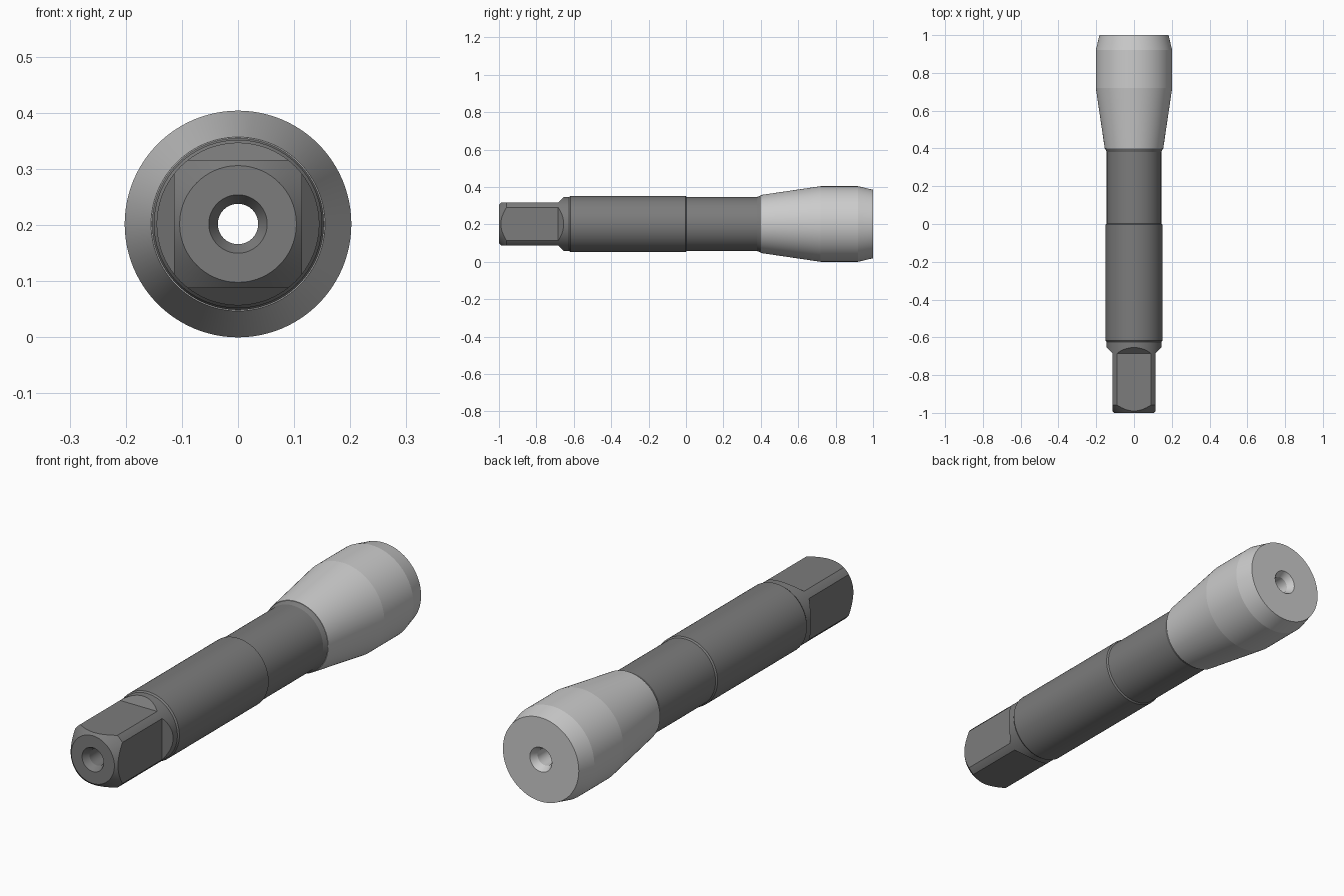
import bpy, bmesh, math
from mathutils import Matrix, Vector

if "Cube" in bpy.data.objects:
    bpy.data.objects.remove(bpy.data.objects["Cube"])

AXIS_Z = 0.202
SEGMENTS = 96
FLAT = 0.114      # half width across the square drive
CORNER = 0.145    # radius of its rounded corners


def make_object(name, bm, grey=None):
    bmesh.ops.recalc_face_normals(bm, faces=bm.faces)
    mesh = bpy.data.meshes.new(name)
    bm.to_mesh(mesh)
    bm.free()
    obj = bpy.data.objects.new(name, mesh)
    obj.location.z = AXIS_Z
    bpy.context.collection.objects.link(obj)
    if grey is not None:
        mat = bpy.data.materials.new(name + "_finish")
        mat.diffuse_color = (grey, grey, grey, 1)
        mat.use_nodes = True
        mat.node_tree.nodes["Principled BSDF"].inputs["Base Color"].default_value = mat.diffuse_color
        mesh.materials.append(mat)
    return obj


def lathe(name, profile, grey):
    """Spin a closed (y, radius) profile around the y axis."""
    bm = bmesh.new()
    rings = []
    for i in range(SEGMENTS):
        a = 2 * math.pi * i / SEGMENTS
        rings.append([bm.verts.new((r * math.cos(a), y, r * math.sin(a)))
                      for y, r in profile])
    n = len(profile)
    for i in range(SEGMENTS):
        r0, r1 = rings[i], rings[(i + 1) % SEGMENTS]
        for j in range(n):
            k = (j + 1) % n
            bm.faces.new((r0[j], r0[k], r1[k], r1[j]))
    return make_object(name, bm, grey)


def smooth(obj):
    bpy.ops.object.select_all(action='DESELECT')
    obj.select_set(True)
    bpy.context.view_layer.objects.active = obj
    bpy.ops.object.shade_smooth_by_angle(angle=math.radians(6))


# Stepped shaft with a countersunk bore
shaft = lathe("shaft", [
    (-1.0, 0.052), (-1.0, 0.104), (-0.959, CORNER), (-0.625, CORNER),
    (-0.618, 0.150), (-0.003, 0.150), (0.003, 0.1445), (0.38, 0.1445),
    (0.40, 0.153), (0.40, 0.036), (-0.972, 0.036)], 0.2)

# Flared end collar, bored through
collar = lathe("collar", [
    (0.40, 0.036), (0.40, 0.155), (0.72, 0.202), (0.92, 0.202),
    (1.0, 0.183), (1.0, 0.053), (0.971, 0.036)], 0.6)

# Four cutters that mill the square drive, each with a sloped run-out
bm = bmesh.new()
section = [(-1.1, FLAT), (-0.685, FLAT), (-0.625, FLAT + 0.06), (-1.1, FLAT + 0.06)]
for quarter in range(4):
    turn = Matrix.Rotation(quarter * math.pi / 2, 3, 'Y')
    sides = [[bm.verts.new(turn @ Vector((x, y, z))) for y, z in section]
             for x in (-0.11, 0.11)]
    bm.faces.new(sides[0])
    bm.faces.new(sides[1][::-1])
    for j in range(4):
        k = (j + 1) % 4
        bm.faces.new((sides[0][j], sides[1][j], sides[1][k], sides[0][k]))
cutter = make_object("flat_cutter", bm)
cutter.hide_render = True

mod = shaft.modifiers.new("square_drive", 'BOOLEAN')
mod.operation = 'DIFFERENCE'
mod.solver = 'EXACT'
mod.object = cutter
bpy.context.view_layer.update()
bpy.context.view_layer.objects.active = shaft
bpy.ops.object.modifier_apply(modifier=mod.name)
bpy.data.objects.remove(cutter)

for part in (shaft, collar):
    smooth(part)
